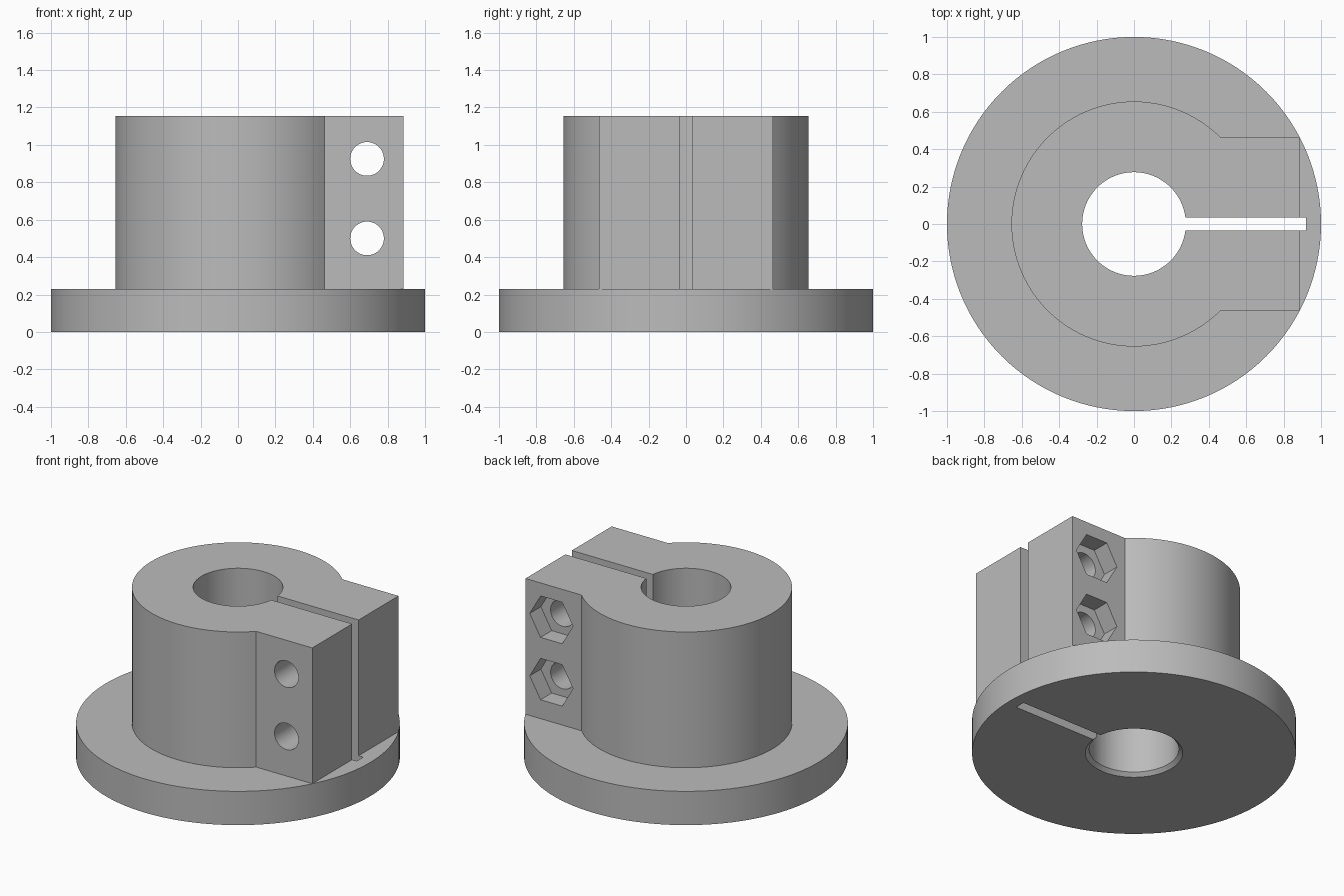
import bpy
import bmesh
from math import pi, cos, sin, asin
from mathutils import Matrix

if "Cube" in bpy.data.objects:
    bpy.data.objects.remove(bpy.data.objects["Cube"], do_unlink=True)

BASE_R, BASE_H = 1.0, 0.23
HUB_R, TOP = 0.655, 1.155
CLAMP_X, CLAMP_Y = 0.885, 0.464
BORE_R, CHAMFER = 0.277, 0.024
SLOT_END, SLOT_HALF = 0.92, 0.035
BOLT_X, BOLT_R, NUT_R, NUT_DEPTH = 0.69, 0.09, 0.163, 0.12
BOLT_HEIGHTS = (0.5, 0.925)

grey = bpy.data.materials.new("plain grey")
grey.use_nodes = True
colour = (0.5, 0.5, 0.5, 1)
grey.diffuse_color = colour
grey.node_tree.nodes["Principled BSDF"].inputs["Base Color"].default_value = colour


def finish(name, bm):
    bmesh.ops.recalc_face_normals(bm, faces=bm.faces)
    mesh = bpy.data.meshes.new(name)
    bm.to_mesh(mesh)
    bm.free()
    mesh.materials.append(grey)
    obj = bpy.data.objects.new(name, mesh)
    bpy.context.collection.objects.link(obj)
    return obj


def prism(name, outline, z0, z1):
    bm = bmesh.new()
    face = bm.faces.new([bm.verts.new((x, y, z0)) for x, y in outline])
    top = bmesh.ops.extrude_face_region(bm, geom=[face])["geom"]
    verts = [v for v in top if isinstance(v, bmesh.types.BMVert)]
    bmesh.ops.translate(bm, verts=verts, vec=(0, 0, z1 - z0))
    return finish(name, bm)


def circle(r, n=96):
    return [(r * cos(2 * pi * i / n), r * sin(2 * pi * i / n)) for i in range(n)]


def cross_bore(name, r, y0, y1, z, n):
    # Prism along y, with two corners level with its axis
    obj = prism(name, circle(r, n), y0, y1)
    obj.data.transform(Matrix.Translation((BOLT_X, 0, z)) @ Matrix.Rotation(-pi / 2, 4, "X"))
    return obj


def combine(target, tool, operation):
    mod = target.modifiers.new(operation.title(), "BOOLEAN")
    mod.operation, mod.object, mod.solver = operation, tool, "EXACT"
    bpy.context.view_layer.objects.active = target
    bpy.ops.object.modifier_apply(modifier=mod.name)
    bpy.data.objects.remove(tool, do_unlink=True)


# Round flange with the hub and its square clamp lug
body = prism("clamp_flange", circle(BASE_R, 128), 0, BASE_H)
start = asin(CLAMP_Y / HUB_R)
steps = 72
outline = [(HUB_R * cos(a), HUB_R * sin(a))
           for a in (start + (2 * pi - 2 * start) * i / steps for i in range(steps + 1))]
outline += [(CLAMP_X, -CLAMP_Y), (CLAMP_X, CLAMP_Y)]
combine(body, prism("hub", outline, BASE_H / 2, TOP), "UNION")

# Shaft bore, chamfered at the bottom
combine(body, prism("bore", circle(BORE_R), -0.1, TOP + 0.1), "DIFFERENCE")
bm = bmesh.new()
bmesh.ops.create_cone(bm, cap_ends=True, segments=96, depth=4 * CHAMFER,
                      radius1=BORE_R + 2 * CHAMFER, radius2=BORE_R - 2 * CHAMFER,
                      matrix=Matrix.Translation((0, 0, CHAMFER)))
combine(body, finish("bore_chamfer", bm), "DIFFERENCE")

# Clamping slot through hub and flange
slot = [(0, -SLOT_HALF), (SLOT_END, -SLOT_HALF), (SLOT_END, SLOT_HALF), (0, SLOT_HALF)]
combine(body, prism("slot", slot, -0.1, TOP + 0.1), "DIFFERENCE")

# Bolt holes with hexagonal nut pockets at the back
for z in BOLT_HEIGHTS:
    combine(body, cross_bore("bolt_hole", BOLT_R, -0.7, 0.7, z, 48), "DIFFERENCE")
    combine(body, cross_bore("nut_pocket", NUT_R, CLAMP_Y - NUT_DEPTH, 0.7, z, 6), "DIFFERENCE")

bpy.ops.object.select_all(action="DESELECT")
body.select_set(True)
bpy.context.view_layer.objects.active = body
bpy.ops.object.shade_smooth_by_angle(angle=pi / 6)
